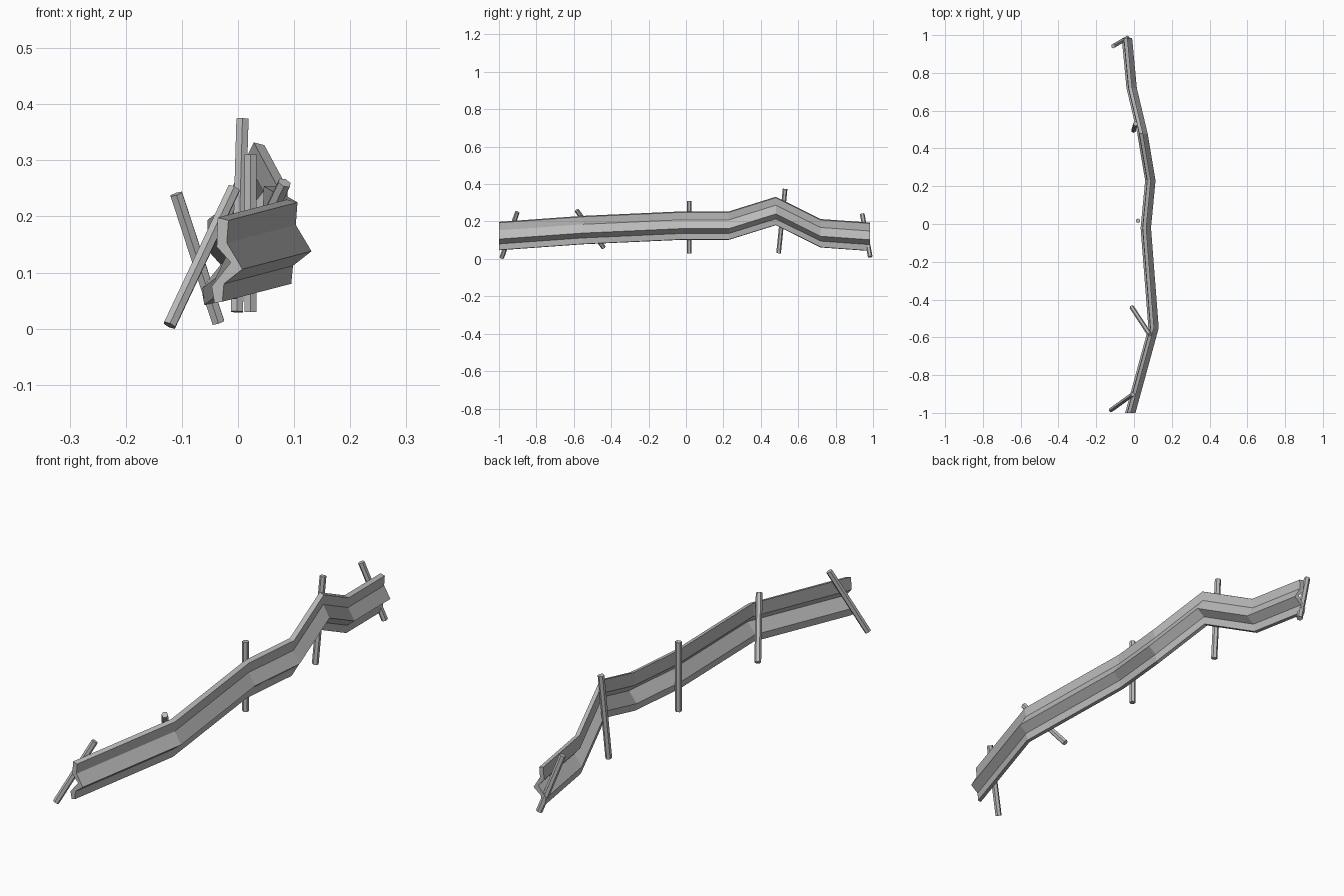
import bpy, bmesh
from mathutils import Vector

cube = bpy.data.objects.get("Cube")
if cube:
    bpy.data.objects.remove(cube)

# One galvanised steel grey for everything
steel = bpy.data.materials.new("steel grey")
steel.use_nodes = True
grey = (0.5, 0.5, 0.5, 1)
steel.diffuse_color = grey
steel.node_tree.nodes["Principled BSDF"].inputs["Base Color"].default_value = grey


def finish(bm, name):
    bmesh.ops.recalc_face_normals(bm, faces=bm.faces)
    mesh = bpy.data.meshes.new(name)
    bm.to_mesh(mesh)
    bm.free()
    mesh.materials.append(steel)
    obj = bpy.data.objects.new(name, mesh)
    bpy.context.collection.objects.link(obj)
    return obj


def loft(bm, rings):
    """Skin a list of vertex rings and cap both ends."""
    for a, b in zip(rings, rings[1:]):
        n = len(a)
        for i in range(n):
            j = (i + 1) % n
            bm.faces.new((a[i], a[j], b[j], b[i]))
    bm.faces.new(rings[0])
    bm.faces.new(rings[-1])


# Rail section (x, z): front skin downwards, then back skin upwards
front = [(-0.025, -0.005), (-0.028, -0.045), (0, -0.092), (-0.033, -0.118), (-0.036, -0.15)]
back = [(-0.05, -0.152), (-0.055, -0.123), (-0.021, -0.08), (-0.046, -0.052), (-0.044, 0)]
section = front + back

# Bent rail path: ridge x, station y, top z
path = [(0.008, -1.0, 0.198), (0.131, -0.55, 0.23), (0.09, -0.02, 0.254), (0.114, 0.23, 0.254),
        (0.072, 0.48, 0.332), (0.015, 0.72, 0.213), (-0.01, 0.985, 0.194)]
bm = bmesh.new()
loft(bm, [[bm.verts.new((x + dx, y, z + dz)) for dx, dz in section] for x, y, z in path])
finish(bm, "bent_rail")

# Leaning hexagonal posts: foot and head of each axis
posts = [((-0.122, -0.985, 0.006), (-0.007, -0.902, 0.25)),
         ((-0.012, -0.44, 0.06), (0.083, -0.585, 0.26)),
         ((0.022, 0.017, 0.03), (0.022, 0.017, 0.31)),
         ((-0.002, 0.495, 0.03), (0.008, 0.53, 0.374)),
         ((-0.035, 0.985, 0.011), (-0.11, 0.942, 0.24))]
for number, ends in enumerate(posts, 1):
    foot, head = map(Vector, ends)
    axis = head - foot
    bm = bmesh.new()
    bmesh.ops.create_cone(bm, cap_ends=True, segments=6, radius1=0.0125, radius2=0.0125, depth=axis.length)
    post = finish(bm, f"post_{number}")
    post.location = (foot + head) / 2
    post.rotation_mode = "QUATERNION"
    post.rotation_quaternion = Vector((0, 0, 1)).rotation_difference(axis)
